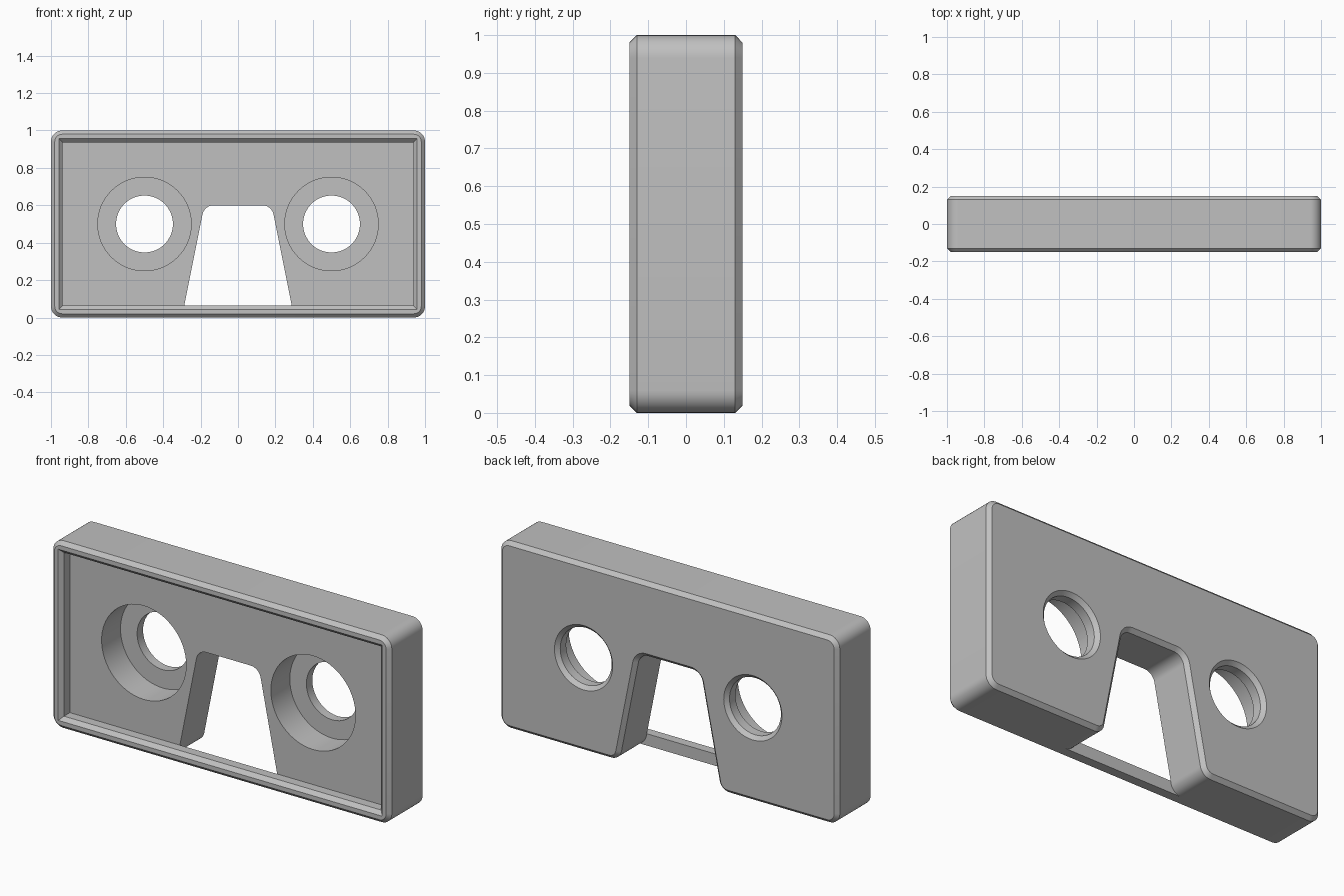
import bpy, bmesh, math
from mathutils import Vector

if "Cube" in bpy.data.objects:
    bpy.data.objects.remove(bpy.data.objects["Cube"], do_unlink=True)

CHAMFER, RADIUS = 0.02, 0.06
FRONT, FLOOR, BACK = -0.15, -0.08, 0.15   # depth planes along y

grey = bpy.data.materials.new("light grey")
grey.use_nodes = True
colour = (0.53, 0.53, 0.53, 1)
grey.diffuse_color = colour
grey.node_tree.nodes["Principled BSDF"].inputs["Base Color"].default_value = colour


def fillet(corners, radius, steps=8):
    """Round every corner of a counter-clockwise (x, z) outline."""
    out = []
    for i, c in enumerate(corners):
        c = Vector(c)
        a = (Vector(corners[i - 1]) - c).normalized()
        b = (Vector(corners[(i + 1) % len(corners)]) - c).normalized()
        half = a.angle(b) / 2
        centre = c + (a + b).normalized() * radius / math.sin(half)
        start = c + a * radius / math.tan(half) - centre
        end = c + b * radius / math.tan(half) - centre
        sweep = math.pi - 2 * half
        for s in range(steps + 1):
            t = s / steps
            out.append(centre + (start * math.sin((1 - t) * sweep)
                                 + end * math.sin(t * sweep)) / math.sin(sweep))
    return out


def inset(outline, d):
    """Move a counter-clockwise outline inwards by d."""
    out = []
    for i, p in enumerate(outline):
        e1 = (p - outline[i - 1]).normalized()
        e2 = (outline[(i + 1) % len(outline)] - p).normalized()
        n1, n2 = Vector((-e1.y, e1.x)), Vector((-e2.y, e2.x))
        out.append(p + (n1 + n2) * d / (1 + n1.dot(n2)))
    return out


def loft(name, rings):
    """Closed solid through (y, outline) rings."""
    bm = bmesh.new()
    loops = [[bm.verts.new((p.x, y, p.y)) for p in pts] for y, pts in rings]
    n = len(loops[0])
    for a, b in zip(loops, loops[1:]):
        for i in range(n):
            j = (i + 1) % n
            bm.faces.new((a[i], a[j], b[j], b[i]))
    bm.faces.new(loops[0])
    bm.faces.new(loops[-1])
    bmesh.ops.recalc_face_normals(bm, faces=bm.faces)
    mesh = bpy.data.meshes.new(name)
    bm.to_mesh(mesh)
    bm.free()
    mesh.materials.append(grey)
    ob = bpy.data.objects.new(name, mesh)
    bpy.context.collection.objects.link(ob)
    return ob


def combine(target, other, operation):
    """Apply a boolean and remove the helper."""
    mod = target.modifiers.new(operation, 'BOOLEAN')
    mod.operation, mod.object, mod.solver = operation, other, 'EXACT'
    other.hide_render = True
    bpy.context.view_layer.objects.active = target
    bpy.ops.object.modifier_apply(modifier=mod.name)
    bpy.data.objects.remove(other, do_unlink=True)


def circle(x, z, r, n=64):
    return [Vector((x + r * math.cos(math.tau * i / n),
                    z + r * math.sin(math.tau * i / n))) for i in range(n)]


# Main shell: rounded slab with a tapered nose notch, chamfered at the back
notched = fillet([(-1, 0), (-0.3, 0), (-0.18, 0.6), (0.18, 0.6), (0.3, 0),
                  (1, 0), (1, 1), (-1, 1)], RADIUS)
shell = loft("viewer_shell", [(FLOOR, notched), (BACK - CHAMFER, notched),
                              (BACK, inset(notched, CHAMFER))])

# Eye openings: wide counterbore, narrow through hole, chamfered back edge
for x in (-0.5, 0.5):
    steps = [(FLOOR - 0.05, 0.25), (0.08, 0.25), (0.08, 0.152),
             (BACK - CHAMFER, 0.152), (BACK + CHAMFER, 0.152 + 2 * CHAMFER)]
    cutter = loft("eye_cutter", [(y, circle(x, 0.5, r)) for y, r in steps])
    combine(shell, cutter, 'DIFFERENCE')

# Front rim: chamfered outside, with a square-cornered bevelled recess
corners = [(-1, 0), (1, 0), (1, 1), (-1, 1)]
outer = fillet(corners, RADIUS)
rim = loft("front_rim", [(FRONT, inset(outer, CHAMFER)),
                         (FRONT + CHAMFER, outer), (FLOOR, outer)])
square = [Vector(c) for c in corners]
recess = loft("recess_cutter", [(FRONT - CHAMFER, inset(square, 0.023)),
                                (FRONT + CHAMFER, inset(square, 0.063)),
                                (FLOOR + 0.03, inset(square, 0.063))])
combine(rim, recess, 'DIFFERENCE')
combine(shell, rim, 'UNION')

# Merge coplanar faces and shade
bm = bmesh.new()
bm.from_mesh(shell.data)
bmesh.ops.remove_doubles(bm, verts=bm.verts, dist=0.0001)
bmesh.ops.dissolve_limit(bm, angle_limit=math.radians(0.5),
                         verts=bm.verts, edges=bm.edges)
bm.to_mesh(shell.data)
bm.free()
bpy.ops.object.select_all(action='DESELECT')
shell.select_set(True)
bpy.context.view_layer.objects.active = shell
bpy.ops.object.shade_smooth_by_angle(angle=math.radians(30))
